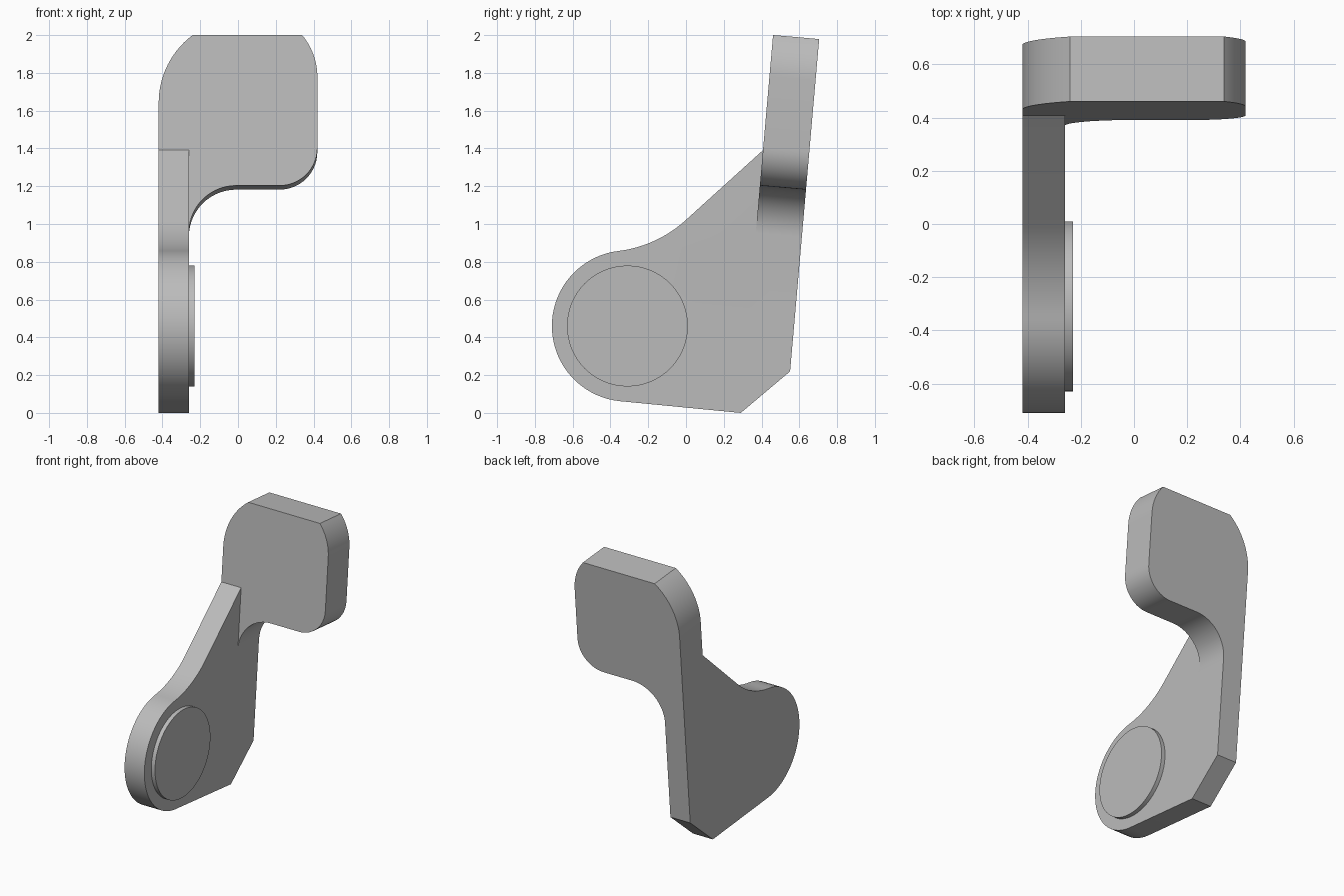
import bpy, bmesh
from math import sin, cos, radians
from mathutils import Vector

if "Cube" in bpy.data.objects:
    bpy.data.objects.remove(bpy.data.objects["Cube"])

grey = bpy.data.materials.new("plain_grey")
grey.use_nodes = True
colour = (0.5, 0.5, 0.5, 1)
grey.diffuse_color = colour
grey.node_tree.nodes["Principled BSDF"].inputs["Base Color"].default_value = colour

LEFT, INNER = -0.42, -0.26      # faces of the side plate
LEAN = radians(5)


def arc(cx, cy, r, a0, a1, n=14):
    angles = [radians(a0 + (a1 - a0) * i / n) for i in range(n + 1)]
    return [(cx + r * cos(a), cy + r * sin(a)) for a in angles]


def prism(name, outline, place, offset):
    """Extrude a flat outline, placed in space by a function, along an offset."""
    bm = bmesh.new()
    face = bm.faces.new([bm.verts.new(place(*p)) for p in outline])
    ext = bmesh.ops.extrude_face_region(bm, geom=[face], use_keep_orig=True)
    verts = [v for v in ext["geom"] if isinstance(v, bmesh.types.BMVert)]
    bmesh.ops.translate(bm, vec=offset, verts=verts)
    bmesh.ops.recalc_face_normals(bm, faces=bm.faces)
    mesh = bpy.data.meshes.new(name)
    bm.to_mesh(mesh)
    bm.free()
    obj = bpy.data.objects.new(name, mesh)
    bpy.context.collection.objects.link(obj)
    mesh.materials.append(grey)
    return obj


def leaning(x, d):
    """Point on the back plane, at distance d below the top edge."""
    return Vector((x, 0.705 - d * sin(LEAN), 1.979 - d * cos(LEAN)))


def finish(obj):
    bpy.ops.object.select_all(action="DESELECT")
    obj.select_set(True)
    bpy.context.view_layer.objects.active = obj
    bpy.ops.object.shade_smooth_by_angle(angle=radians(35))


# Side plate with rounded boss end, sloping shoulder and chamfered heel
back = [tuple(leaning(0, d))[1:] for d in (0.55, 1.766)]
plate_outline = (arc(-0.31, 0.46, 0.4, 264, 97, 36)
                 + arc(-0.438, 1.502, 0.65, 277, 311)[1:]
                 + [(0.41, 1.393), (0.5, 1.47)] + back + [(0.29, 0)])
plate = prism("side_plate", plate_outline,
              lambda y, z: Vector((LEFT, y, z)), (INNER - LEFT, 0, 0))

# Leaning tab with rounded corners and a concave sweep into the plate
tab_outline = (arc(0.03, 0.36, 0.45, 180, 233.1)
               + arc(0.08, 0.22, 0.34, -40.3, 0)
               + arc(0.22, 0.6, 0.2, 0, 90)
               + arc(-0.01, 1.05, 0.25, -90, -180)
               + [(INNER, 1.15), (LEFT, 1.15)])
tab = prism("tab", tab_outline, leaning,
            Vector((0, -cos(LEAN), sin(LEAN))) * 0.245)

# Join both into one bracket and soften the rims
union = plate.modifiers.new("join_tab", "BOOLEAN")
union.operation = "UNION"
union.solver = "EXACT"
union.object = tab
bpy.context.view_layer.update()
joined = bpy.data.meshes.new_from_object(
    plate.evaluated_get(bpy.context.evaluated_depsgraph_get()))
plate.modifiers.clear()
plate.data = joined
plate.name = "bracket"
bpy.data.objects.remove(tab)

bm = bmesh.new()
bm.from_mesh(joined)
bmesh.ops.remove_doubles(bm, verts=bm.verts, dist=0.0005)
bmesh.ops.dissolve_limit(bm, angle_limit=radians(0.5), verts=bm.verts, edges=bm.edges)
bm.to_mesh(joined)
bm.free()
rim = plate.modifiers.new("soft_rim", "BEVEL")
rim.width = 0.014
rim.segments = 3
rim.limit_method = "ANGLE"
rim.angle_limit = radians(45)
finish(plate)

# Raised round pad on the inner face of the boss
bpy.ops.mesh.primitive_cylinder_add(vertices=64, radius=0.32, depth=0.05,
                                    location=(INNER + 0.005, -0.31, 0.46),
                                    rotation=(0, radians(90), 0))
pad = bpy.context.object
pad.name = "round_pad"
pad.data.materials.append(grey)
finish(pad)
